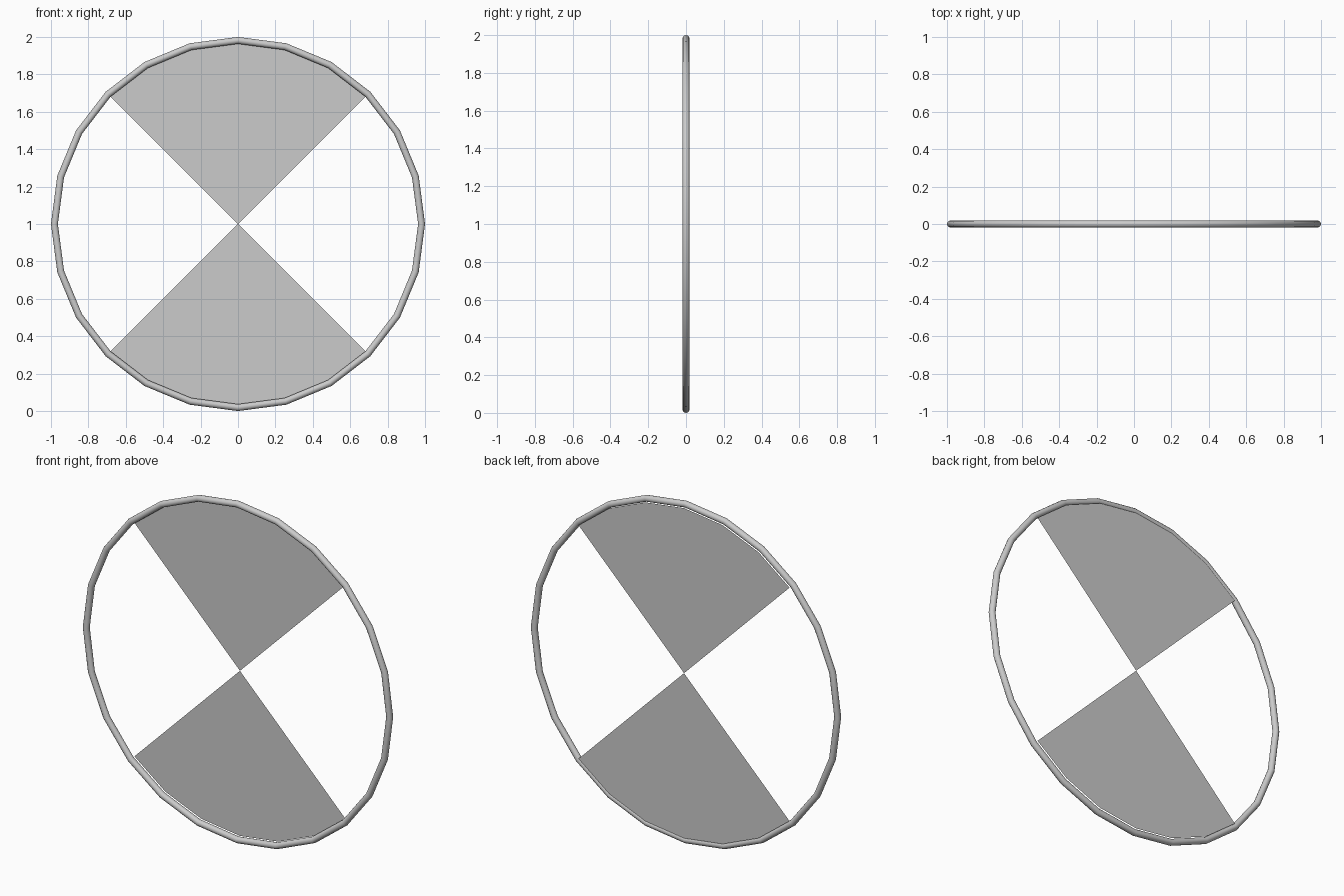
import bpy, bmesh
from math import radians, sin, cos, pi

if "Cube" in bpy.data.objects:
    bpy.data.objects.remove(bpy.data.objects["Cube"])

CENTRE_Z = 1.0
TUBE = 0.0185
STEPS = 24


def add_sector(name, start_deg):
    """Flat quarter disc lying against the back of the ring."""
    r, y = 0.965, 0.018
    bm = bmesh.new()
    verts = [bm.verts.new((0, y, CENTRE_Z))]
    for i in range(STEPS // 4 + 1):
        a = radians(start_deg) + i * 2 * pi / STEPS
        verts.append(bm.verts.new((r * cos(a), y, CENTRE_Z + r * sin(a))))
    bm.faces.new(verts)
    mesh = bpy.data.meshes.new(name)
    bm.to_mesh(mesh)
    bm.free()
    obj = bpy.data.objects.new(name, mesh)
    bpy.context.collection.objects.link(obj)
    return obj


# Outer ring
bpy.ops.mesh.primitive_torus_add(
    major_segments=STEPS, minor_segments=12,
    major_radius=1.0 - TUBE, minor_radius=TUBE,
    location=(0, 0, CENTRE_Z), rotation=(pi / 2, 0, 0))
ring = bpy.context.object
ring.name = "outer_ring"
bpy.ops.object.shade_smooth_by_angle(angle=radians(35))

# Upper and lower panels
add_sector("upper_panel", 45)
add_sector("lower_panel", 225)
